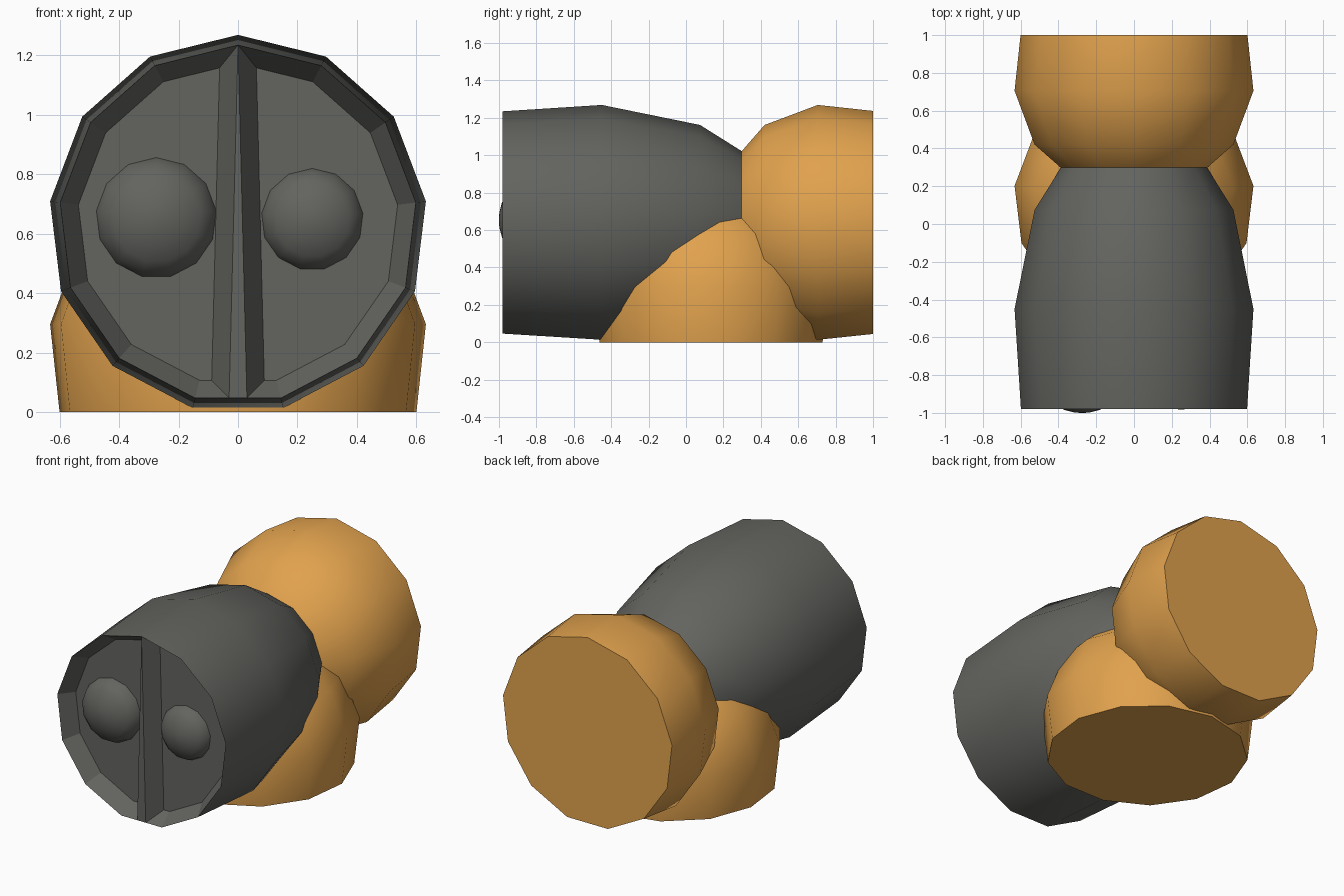
import bpy, bmesh, math

if "Cube" in bpy.data.objects:
    bpy.data.objects.remove(bpy.data.objects["Cube"])

SIDES = 13
CZ = 0.632          # height of the barrel axis
BASE_Y = 0.125      # centre of the foot


def material(name, color):
    m = bpy.data.materials.new(name)
    m.diffuse_color = (*color, 1)
    m.use_nodes = True
    m.node_tree.nodes["Principled BSDF"].inputs["Base Color"].default_value = m.diffuse_color
    return m


GRAY = material("dark gray", (0.125, 0.125, 0.115))
ORANGE = material("orange", (0.75, 0.36, 0.075))


def finish(bm, name, mat, smooth=30):
    mesh = bpy.data.meshes.new(name)
    bm.to_mesh(mesh)
    bm.free()
    ob = bpy.data.objects.new(name, mesh)
    bpy.context.collection.objects.link(ob)
    mesh.materials.append(mat)
    if smooth:
        bpy.ops.object.select_all(action='DESELECT')
        ob.select_set(True)
        bpy.context.view_layer.objects.active = ob
        bpy.ops.object.shade_smooth_by_angle(angle=math.radians(smooth))
    return ob


def lathe(name, profile, mat, upright=False, centre=(0, 0, CZ), caps=()):
    """13-sided turned shape; profile is (radius, distance along axis)."""
    bm = bmesh.new()
    rings = []
    for r, t in profile:
        ring = []
        for k in range(SIDES):
            a = math.tau * k / SIDES
            s, c = r * math.sin(a), r * math.cos(a)
            p = (s, c, t) if upright else (s, t, c)
            ring.append(bm.verts.new([p[i] + centre[i] for i in range(3)]))
        rings.append(ring)
    for lo, hi in zip(rings, rings[1:]):
        for k in range(SIDES):
            j = (k + 1) % SIDES
            bm.faces.new((lo[k], lo[j], hi[j], hi[k]))
    for i in caps:
        bm.faces.new(rings[i])
    bmesh.ops.recalc_face_normals(bm, faces=bm.faces[:])
    return finish(bm, name, mat)


# Main barrel and rear bulb meet at the waist, y = 0.3
lathe("barrel", [(0.603, -0.98), (0.637, -0.45), (0.53, 0.075), (0.39, 0.298)], GRAY)
lathe("rear_bulb", [(0.39, 0.298), (0.53, 0.42), (0.637, 0.705), (0.605, 1.0)],
      ORANGE, caps=(-1,))

# Foot: the same bulb standing upright
lathe("foot", [(0.605, 0), (0.637, 0.295), (0.53, 0.58), (0.39, 0.702)],
      ORANGE, upright=True, centre=(0, BASE_Y, 0), caps=(0, -1))

# Barrel front: two recessed panels split by a tapering divider
bm = bmesh.new()
R, FRONT = 0.603, -0.98
ring = [bm.verts.new((R * math.sin(math.tau * k / SIDES), FRONT,
                      CZ + R * math.cos(math.tau * k / SIDES))) for k in range(SIDES)]
low = ring[6].co.z
foot_r = bm.verts.new((0.03, FRONT, low))
foot_l = bm.verts.new((-0.03, FRONT, low))
panels = [bm.faces.new(ring[:7] + [foot_r]),
          bm.faces.new([ring[0], foot_l] + ring[7:])]
bm.faces.new((ring[0], foot_r, foot_l))
for f in bm.faces:
    f.normal_update()
    if f.normal.y > 0:
        f.normal_flip()
bmesh.ops.inset_individual(bm, faces=panels, thickness=0.06, depth=-0.1,
                           use_even_offset=True)
finish(bm, "front_panels", GRAY, smooth=0)

# Two domed lenses of different size, each with a short steep rim
for name, x, z, s in (("large_lens", -0.275, 0.653, 1.0),
                      ("small_lens", 0.25, 0.648, 0.845)):
    prof = [(0.203, 0), (0.187, -0.045), (0.15, -0.077),
            (0.095, -0.104), (0.04, -0.118), (0.008, -0.12)]
    lathe(name, [(r * s, t * s) for r, t in prof], GRAY,
          centre=(x, -0.88, z), caps=(-1,))
